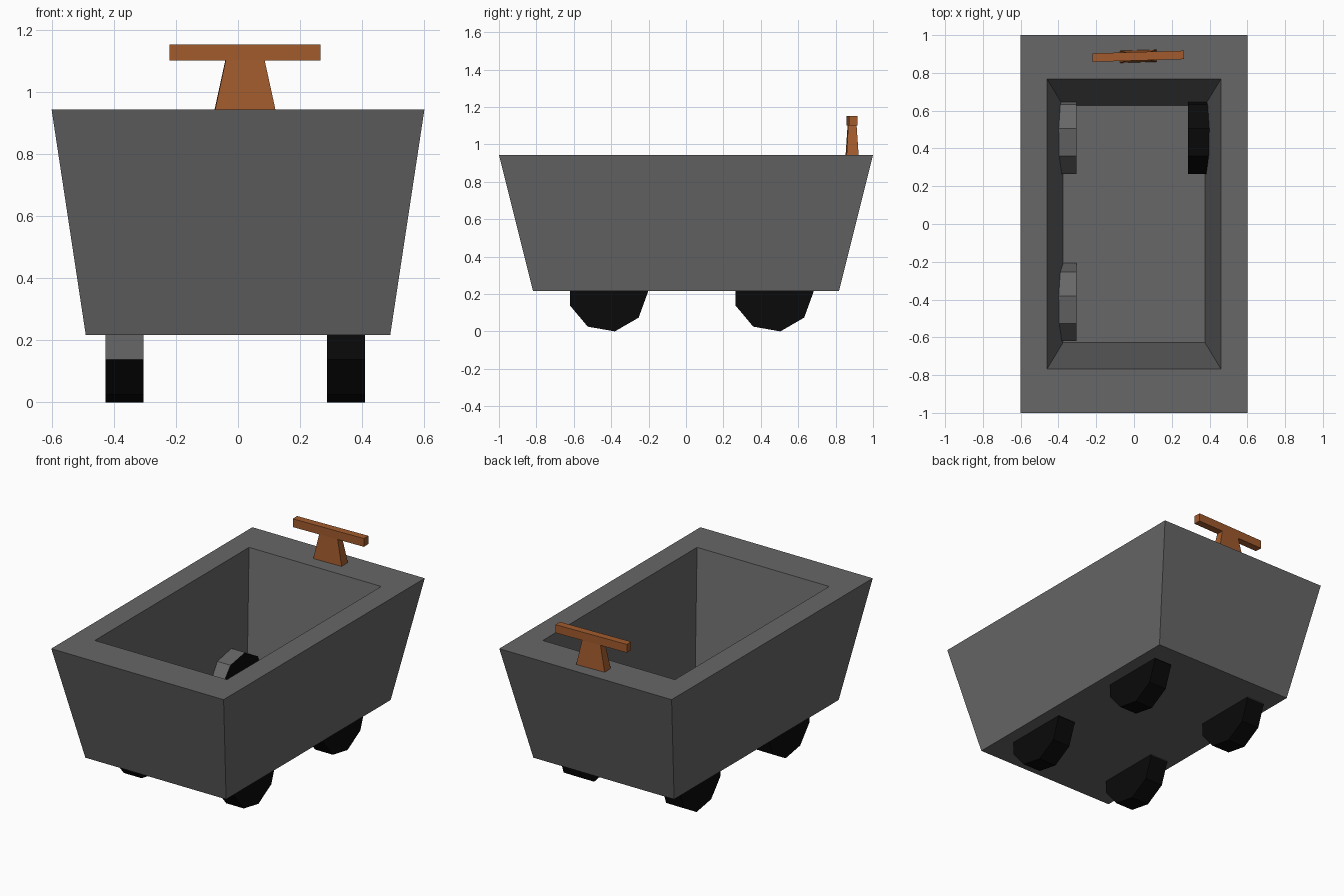
import bpy, bmesh, math
from mathutils import Matrix

if "Cube" in bpy.data.objects:
    bpy.data.objects.remove(bpy.data.objects["Cube"])


def material(name, rgb):
    m = bpy.data.materials.new(name)
    m.diffuse_color = (*rgb, 1)
    m.use_nodes = True
    m.node_tree.nodes["Principled BSDF"].inputs["Base Color"].default_value = m.diffuse_color
    return m


GREY = material("grey_metal", (0.135, 0.135, 0.135))
BLACK = material("black_rubber", (0.003, 0.003, 0.003))
BROWN = material("brown_wood", (0.36, 0.105, 0.026))


def finish(name, bm, mats):
    bmesh.ops.recalc_face_normals(bm, faces=bm.faces)
    me = bpy.data.meshes.new(name)
    bm.to_mesh(me)
    bm.free()
    for m in mats:
        me.materials.append(m)
    ob = bpy.data.objects.new(name, me)
    bpy.context.collection.objects.link(ob)
    return ob


def loft(name, rings, mat, matrix=Matrix()):
    """Stack of rectangles (half_x, half_y, z), joined and capped at both ends."""
    bm = bmesh.new()
    loops = [[bm.verts.new((sx * hx, sy * hy, z))
              for sx, sy in ((-1, -1), (1, -1), (1, 1), (-1, 1))]
             for hx, hy, z in rings]
    for a, b in zip(loops, loops[1:]):
        for i in range(4):
            j = (i + 1) % 4
            bm.faces.new((a[i], a[j], b[j], b[i]))
    bm.faces.new(loops[0][::-1])
    bm.faces.new(loops[-1])
    bm.transform(matrix)
    return finish(name, bm, [mat])


# Tapered tub: outside up, over the rim, down to the inner floor
FLOOR = 0.222
loft("tub", [(0.49, 0.818, 0.217), (0.60, 1.0, 0.943),
             (0.46, 0.767, 0.943), (0.375, 0.627, FLOOR)], GREY)

# Handle at the back rim, turned very slightly
turn = Matrix.Translation((0.0225, 0.888, 0)) @ Matrix.Rotation(math.radians(1.7), 4, 'Z')
loft("handle_stem", [(0.097, 0.032, 0.943), (0.063, 0.0225, 1.10)], BROWN, turn)
loft("handle_bar", [(0.243, 0.0225, 1.10), (0.243, 0.0225, 1.152)], BROWN, turn)


def wheel(name, x0, x1, yc, grey_top=False, cut=False):
    """Nine-sided wheel with its axle along x."""
    bm = bmesh.new()
    r, zc, n = 0.215, 0.212, 9
    rings = [[bm.verts.new((x, yc + r * math.cos(2 * math.pi * i / n),
                            zc + r * math.sin(2 * math.pi * i / n)))
              for i in range(n)] for x in (x0, x1)]
    for i in range(n):
        j = (i + 1) % n
        f = bm.faces.new((rings[0][i], rings[0][j], rings[1][j], rings[1][i]))
        f.material_index = 1 if grey_top and i < 5 else 0
    bm.faces.new(rings[0])
    bm.faces.new(rings[1])
    if cut:
        # This wheel does not poke through the tub floor
        bmesh.ops.bisect_plane(bm, geom=bm.verts[:] + bm.edges[:] + bm.faces[:],
                               plane_co=(0, 0, 0.218), plane_no=(0, 0, 1),
                               clear_outer=True)
    finish(name, bm, [BLACK, GREY])


# Wheels
for end, yc in (("front", -0.418), ("back", 0.467)):
    wheel(end + "_left_wheel", -0.427, -0.304, yc, grey_top=True)
    wheel(end + "_right_wheel", 0.286, 0.409, yc, cut=(end == "front"))
